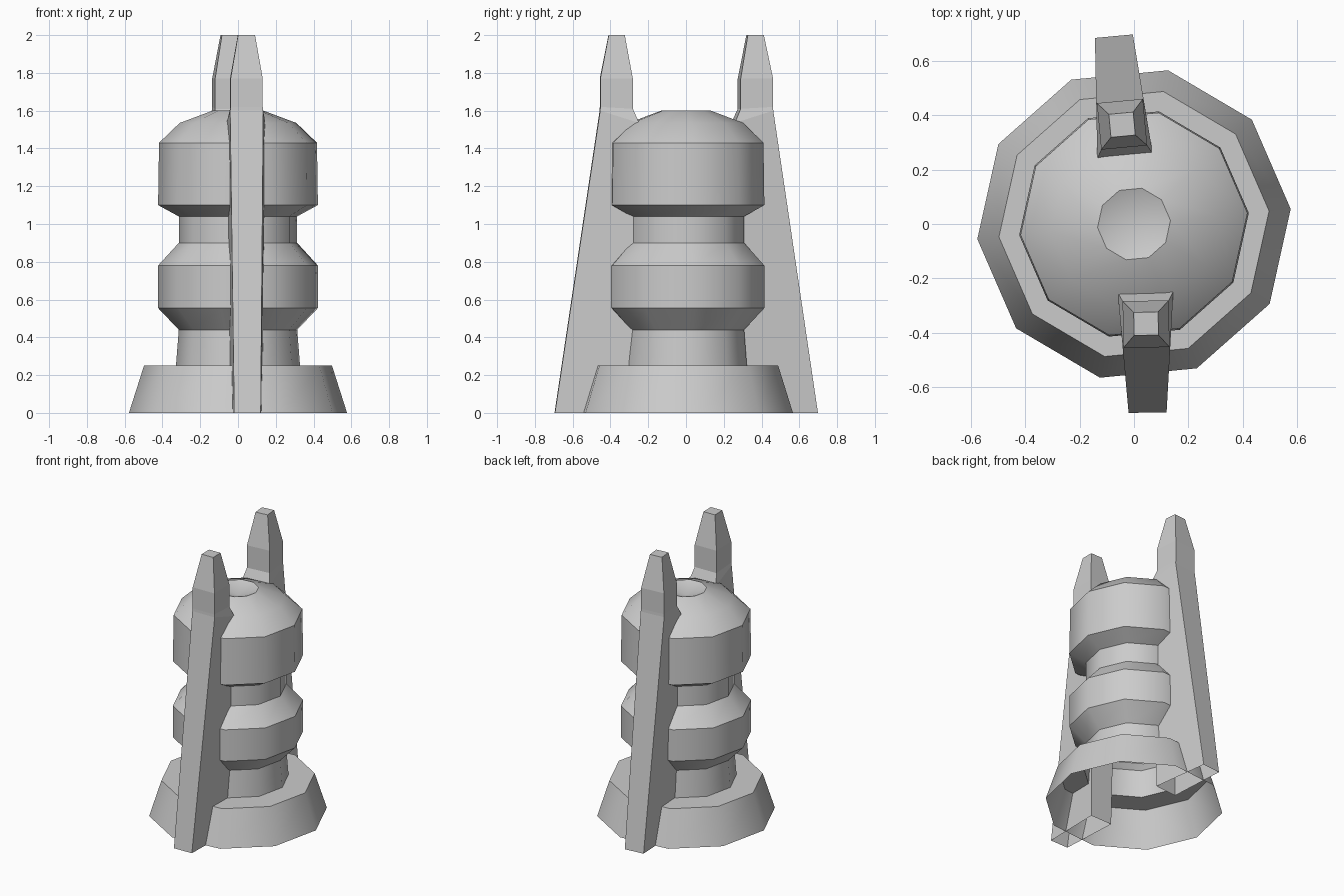
import bpy
from math import sin, cos, radians, pi

if "Cube" in bpy.data.objects:
    bpy.data.objects.remove(bpy.data.objects["Cube"])


def make_object(name, rings, cap, smooth_angle):
    """Skin a stack of equal-length counter-clockwise rings; open below, closed above by a point or a face."""
    n = len(rings[0])
    verts = [v for ring in rings for v in ring]
    faces = []
    for i in range(len(rings) - 1):
        for j in range(n):
            k = (j + 1) % n
            faces.append((i * n + j, i * n + k, (i + 1) * n + k, (i + 1) * n + j))
    last = (len(rings) - 1) * n
    if cap is None:
        faces.append(tuple(range(last, last + n)))
    else:
        verts.append(cap)
        faces += [(last + j, last + (j + 1) % n, len(verts) - 1) for j in range(n)]
    mesh = bpy.data.meshes.new(name)
    mesh.from_pydata(verts, [], faces)
    mesh.update()
    obj = bpy.data.objects.new(name, mesh)
    bpy.context.collection.objects.link(obj)
    bpy.ops.object.select_all(action='DESELECT')
    obj.select_set(True)
    bpy.context.view_layer.objects.active = obj
    if smooth_angle:
        bpy.ops.object.shade_smooth_by_angle(angle=radians(smooth_angle))
    return obj


# Ten-sided turned body: flared hollow foot, two bulging bands, domed top with a dimple
SIDES, TURN = 10, radians(5.5)
profile = [(0.58, 0), (0.50, 0.25), (0.33, 0.25), (0.315, 0.44), (0.425, 0.555),
           (0.425, 0.78), (0.315, 0.90), (0.315, 1.04), (0.425, 1.10),
           (0.42, 1.43), (0.31, 1.535), (0.135, 1.60)]
rings = [[(r * cos(TURN + 2 * pi * j / SIDES), r * sin(TURN + 2 * pi * j / SIDES), z)
          for j in range(SIDES)] for r, z in profile]
make_object("ribbed_body", rings, (0, 0, 1.55), 37)

# Tapered side posts: outer y, outer z, inner y, inner z, outer width, inner width
sections = [(0.695, 0, 0.28, 0, 0.14, 0.17),
            (0.456, 1.60, 0.25, 1.535, 0.175, 0.205),
            (0.455, 1.62, 0.283, 1.61, 0.17, 0.17),
            (0.455, 1.77, 0.283, 1.77, 0.17, 0.17),
            (0.41, 2.0, 0.325, 2.0, 0.09, 0.09)]


def post(name, angle, offset_x):
    stack = [[(-wi / 2, yi, zi), (wi / 2, yi, zi), (wo / 2, yo, zo), (-wo / 2, yo, zo)]
             for yo, zo, yi, zi, wo, wi in sections]
    obj = make_object(name, stack, None, 0)
    obj.rotation_euler.z = radians(angle)
    obj.location.x = offset_x


post("front_post", 181, 0.038)
post("back_post", 5.3, -0.01)
